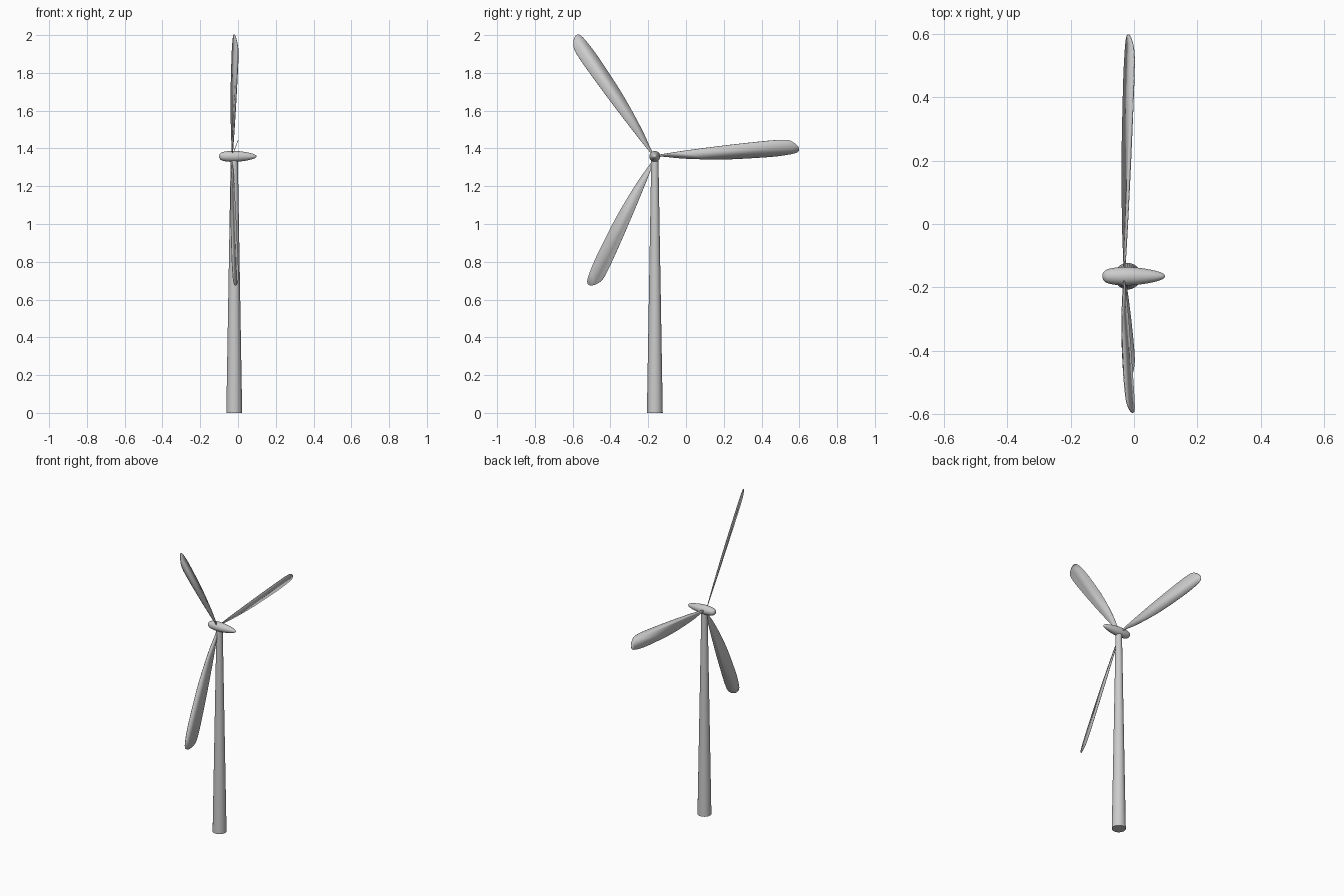
import bpy, bmesh, math
from mathutils import Vector, Matrix

if "Cube" in bpy.data.objects:
    bpy.data.objects.remove(bpy.data.objects["Cube"])

HUB = Vector((-0.02, -0.165, 1.358))


def finish(name, bm, loc):
    bmesh.ops.recalc_face_normals(bm, faces=bm.faces[:])
    me = bpy.data.meshes.new(name)
    bm.to_mesh(me)
    bm.free()
    ob = bpy.data.objects.new(name, me)
    ob.location = loc
    bpy.context.collection.objects.link(ob)
    bpy.ops.object.select_all(action='DESELECT')
    ob.select_set(True)
    bpy.context.view_layer.objects.active = ob
    bpy.ops.object.shade_smooth_by_angle(angle=math.radians(40))
    return ob


def spline(pts, steps=6, closed=False):
    """Catmull-Rom through 2D points."""
    n = len(pts)
    get = (lambda i: Vector(pts[i % n])) if closed else (lambda i: Vector(pts[max(0, min(n - 1, i))]))
    out = []
    for i in range(n if closed else n - 1):
        a, b, c, d = (get(i + k) for k in (-1, 0, 1, 2))
        for s in range(steps):
            t = s / steps
            out.append(0.5 * (2 * b + (c - a) * t + (2 * a - 5 * b + 4 * c - d) * t * t
                              + (3 * b - a - 3 * c + d) * t ** 3))
    if not closed:
        out.append(Vector(pts[-1]))
    return out


# Tapered tower
bm = bmesh.new()
H = HUB.z - 0.01
bmesh.ops.create_cone(bm, cap_ends=True, segments=32, radius1=0.042, radius2=0.019,
                      depth=H, matrix=Matrix.Translation((0, 0, H / 2)))
finish("tower", bm, (HUB.x, HUB.y, 0))

# Egg-shaped nacelle, revolved about the x axis
prof = [(-0.1, 0), (-0.097, 0.012), (-0.085, 0.0215), (-0.06, 0.027), (-0.03, 0.029),
        (0, 0.028), (0.03, 0.0245), (0.06, 0.019), (0.083, 0.0125), (0.095, 0.006), (0.098, 0)]
bm = bmesh.new()
vs = [bm.verts.new((p.x, 0, max(p.y, 0))) for p in spline(prof, 3)]
edges = [bm.edges.new(e) for e in zip(vs, vs[1:])]
bmesh.ops.spin(bm, geom=vs + edges, cent=(0, 0, 0), axis=(1, 0, 0),
               angle=2 * math.pi, steps=32)
bmesh.ops.remove_doubles(bm, verts=bm.verts[:], dist=0.0001)
finish("nacelle", bm, (0, HUB.y, HUB.z))

# Three thin, pitched rotor blades: outline in (length, chord)
outline = [(0.0, 0.004), (0.04, 0.012), (0.165, 0.031), (0.365, 0.057), (0.565, 0.079),
           (0.665, 0.087), (0.715, 0.083), (0.75, 0.062), (0.764, 0.038), (0.745, 0.018),
           (0.665, 0.003), (0.565, -0.006), (0.365, -0.016), (0.165, -0.012),
           (0.04, -0.001), (0.0, -0.004)]
for k in range(3):
    bm = bmesh.new()
    rot = Matrix.Rotation(math.radians(120 * k), 3, 'X')
    bm.faces.new([bm.verts.new(rot @ Vector((0.38 * p.y - 0.012, p.x, p.y)))
                  for p in spline(outline, 6, True)])
    ob = finish(f"blade_{k + 1}", bm, HUB)
    mod = ob.modifiers.new("thickness", 'SOLIDIFY')
    mod.thickness = 0.003
    mod.offset = 0
